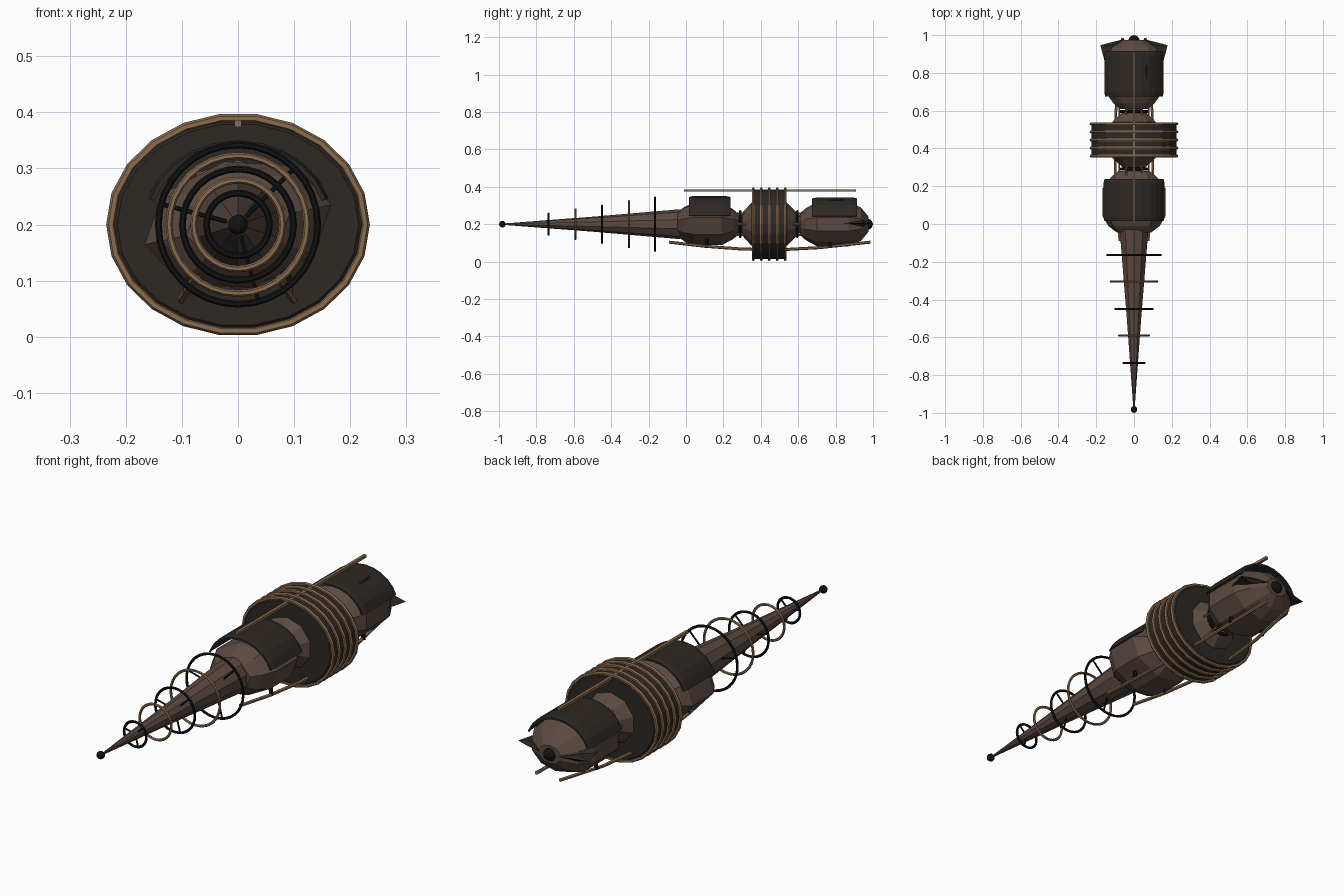
import bpy, bmesh, math
from mathutils import Vector

if "Cube" in bpy.data.objects:
    bpy.data.objects.remove(bpy.data.objects["Cube"])

AXIS = 0.2  # height of the long axis


def mat(name, rgb):
    m = bpy.data.materials.new(name)
    m.diffuse_color = (*rgb, 1)
    m.use_nodes = True
    m.node_tree.nodes["Principled BSDF"].inputs["Base Color"].default_value = m.diffuse_color
    return m


BROWN = mat("brown", (0.105, 0.068, 0.053))
DARK = mat("dark_brown", (0.027, 0.021, 0.017))
TAN = mat("tan", (0.26, 0.155, 0.08))
BLACK = mat("black", (0.006, 0.006, 0.006))


def finish(bm, name, material):
    bmesh.ops.recalc_face_normals(bm, faces=bm.faces)
    me = bpy.data.meshes.new(name)
    bm.to_mesh(me)
    bm.free()
    me.materials.append(material)
    ob = bpy.data.objects.new(name, me)
    bpy.context.collection.objects.link(ob)
    return ob


def loft(bm, loops, closed=True, caps=True):
    rows = [[bm.verts.new(p) for p in loop] for loop in loops]
    n = len(rows[0])
    for a, b in zip(rows, rows[1:]):
        for i in range(n if closed else n - 1):
            j = (i + 1) % n
            bm.faces.new((a[i], a[j], b[j], b[i]))
    if caps:
        bm.faces.new(rows[0])
        bm.faces.new(rows[-1])


def lathe(name, profile, n, material, rx=1, rz=1, tilt=0, phase=0.5):
    """Closed body along y; profile holds (y, radius) pairs."""
    bm = bmesh.new()
    c, s = math.cos(tilt), math.sin(tilt)
    loops = []
    for y, r in profile:
        loop = []
        for i in range(n):
            a = 2 * math.pi * (i + phase) / n
            x, z = r * rx * math.cos(a), r * rz * math.sin(a)
            loop.append((x * c - z * s, y, AXIS + x * s + z * c))
        loops.append(loop)
    loft(bm, loops)
    return finish(bm, name, material)


def ring(name, y, rx, rz, tube, material, n=24, m=6):
    bm = bmesh.new()
    loops = []
    for k in range(m + 1):
        t = 2 * math.pi * k / m
        d = tube * math.cos(t)
        loops.append([((rx + d) * math.cos(2 * math.pi * i / n), y + tube * math.sin(t),
                       AXIS + (rz + d) * math.sin(2 * math.pi * i / n)) for i in range(n)])
    loft(bm, loops, caps=False)
    bmesh.ops.remove_doubles(bm, verts=bm.verts, dist=1e-5)
    return finish(bm, name, material)


def rod(name, pts, r, material, n=6):
    bm = bmesh.new()
    pts = [Vector(p) for p in pts]
    loops = []
    for i, p in enumerate(pts):
        d = (pts[min(i + 1, len(pts) - 1)] - pts[max(i - 1, 0)]).normalized()
        u = d.cross(Vector((0, 0, 1)) if abs(d.z) < 0.9 else Vector((0, 1, 0))).normalized()
        v = d.cross(u)
        loops.append([p + r * (math.cos(a) * u + math.sin(a) * v)
                      for a in (2 * math.pi * (k + 0.5) / n for k in range(n))])
    loft(bm, loops)
    return finish(bm, name, material)


def ball(name, y, r):
    bm = bmesh.new()
    bmesh.ops.create_icosphere(bm, subdivisions=2, radius=r)
    bmesh.ops.translate(bm, verts=bm.verts, vec=(0, y, AXIS))
    return finish(bm, name, BLACK)


def shell(name, y0, y1, rx, rz, n=10, start=18, thick=0.008):
    """Curved cover plate over the top of a body."""
    bm = bmesh.new()

    def arc(y, k):
        return [((rx * k - t) * math.cos(a), y, AXIS + (rz * k - t) * math.sin(a))
                for t, seq in ((0, range(n + 1)), (thick, range(n, -1, -1)))
                for a in (math.radians(start + (180 - 2 * start) * i / n) for i in seq)]
    loft(bm, [arc(y0, 0.97), arc(y0 + 0.02, 1), arc(y1 - 0.02, 1), arc(y1, 0.97)])
    return finish(bm, name, DARK)


# Long spike and its tip
lathe("spike", [(-0.985, 0.003), (-0.5, 0.04), (-0.03, 0.08)], 10, BROWN)
ball("spike_tip", -0.982, 0.018)

# Graded rings around the spike, black ones spoked
for i, (y, r) in enumerate([(-0.165, 0.142), (-0.305, 0.123), (-0.45, 0.099),
                            (-0.59, 0.079), (-0.735, 0.056)]):
    black = i % 2 == 0
    ring(f"spike_ring_{i}", y, r, r, 0.006, BLACK if black else TAN, 32)
    if black:
        for deg in (45, 165, 285):
            a = math.radians(deg)
            rod(f"ring_spoke_{i}_{deg}", [(0, y, AXIS),
                (r * math.cos(a), y, AXIS + r * math.sin(a))], 0.004, BLACK)

# Faceted front, middle and rear bodies
lathe("front_body", [(-0.045, 0.55), (-0.01, 0.82), (0.04, 1), (0.19, 1), (0.25, 0.72),
                     (0.28, 0.5)], 8, BROWN, 0.17, 0.115, math.radians(12), 0)
lathe("middle_body", [(0.3, 0.06), (0.35, 0.115), (0.54, 0.115), (0.59, 0.065)], 10, BROWN, 1.05)
lathe("rear_body", [(0.61, 0.5), (0.64, 0.72), (0.7, 1), (0.87, 1), (0.935, 0.76),
                    (0.975, 0.35)], 10, BROWN, 0.16, 0.118)

# Ribbed elliptical drum
lathe("drum", [(0.352, 0.96), (0.36, 1), (0.53, 1), (0.538, 0.96)], 22, DARK, 0.224, 0.188, 0, 0)
for i in range(5):
    ring(f"drum_rib_{i}", 0.36 + 0.0425 * i, 0.227, 0.191, 0.008, TAN, 22)

# Neck joints with collars and link rods
for k, y in enumerate((0.29, 0.595)):
    lathe(f"neck_core_{k}", [(y - 0.05, 0.05), (y + 0.05, 0.05)], 10, BROWN)
    ring(f"neck_collar_{k}", y, 0.068, 0.066, 0.009, BLACK, 20)
    for i in range(6):
        a = math.radians(60 * i)
        x, z = 0.078 * math.cos(a), AXIS + 0.066 * math.sin(a)
        rod(f"neck_link_{k}_{i}", [(x, y - 0.04, z), (x, y + 0.05, z)], 0.006, TAN)

# Cover plates
shell("front_cover", 0.015, 0.237, 0.17, 0.15)
shell("rear_cover", 0.675, 0.915, 0.165, 0.142)
rod("cover_stud", [(0.07, 0.77, 0.325), (0.07, 0.84, 0.33)], 0.006, DARK)

# Rail over the top
rod("top_rail", [(0, -0.01, 0.38), (0, 0.91, 0.38)], 0.009, TAN, 4)

# Mirrored lower rails, struts and rear fins
for side, s in (("right", 1), ("left", -1)):
    rod(f"lower_rail_{side}", [(s * 0.075, -0.09, 0.104), (s * 0.09, 0.1, 0.082),
        (s * 0.1, 0.3, 0.067), (s * 0.1, 0.5, 0.063), (s * 0.09, 0.72, 0.075),
        (s * 0.06, 0.985, 0.104)], 0.008, TAN)
    for y in (0.11, 0.77):
        rod(f"rail_strut_{side}_{y}", [(s * 0.085, y, 0.13), (s * 0.09, y, 0.078)], 0.009, BLACK)
    bm = bmesh.new()
    tip, back, inner = (s * 0.178, 0.947, 0.205), (s * 0.05, 0.98, 0.205), (s * 0.14, 0.8, 0.205)
    top, low = (s * 0.12, 0.945, 0.22), (s * 0.12, 0.945, 0.19)
    v = [bm.verts.new(p) for p in (tip, back, inner, top, low)]
    for apex in (v[3], v[4]):
        for a, b in ((0, 1), (1, 2), (2, 0)):
            bm.faces.new((v[a], v[b], apex))
    finish(bm, f"rear_fin_{side}", DARK)

# Rear nozzle
ball("rear_ball", 0.97, 0.03)
ring("rear_ball_collar", 0.965, 0.04, 0.04, 0.006, TAN, 20)
